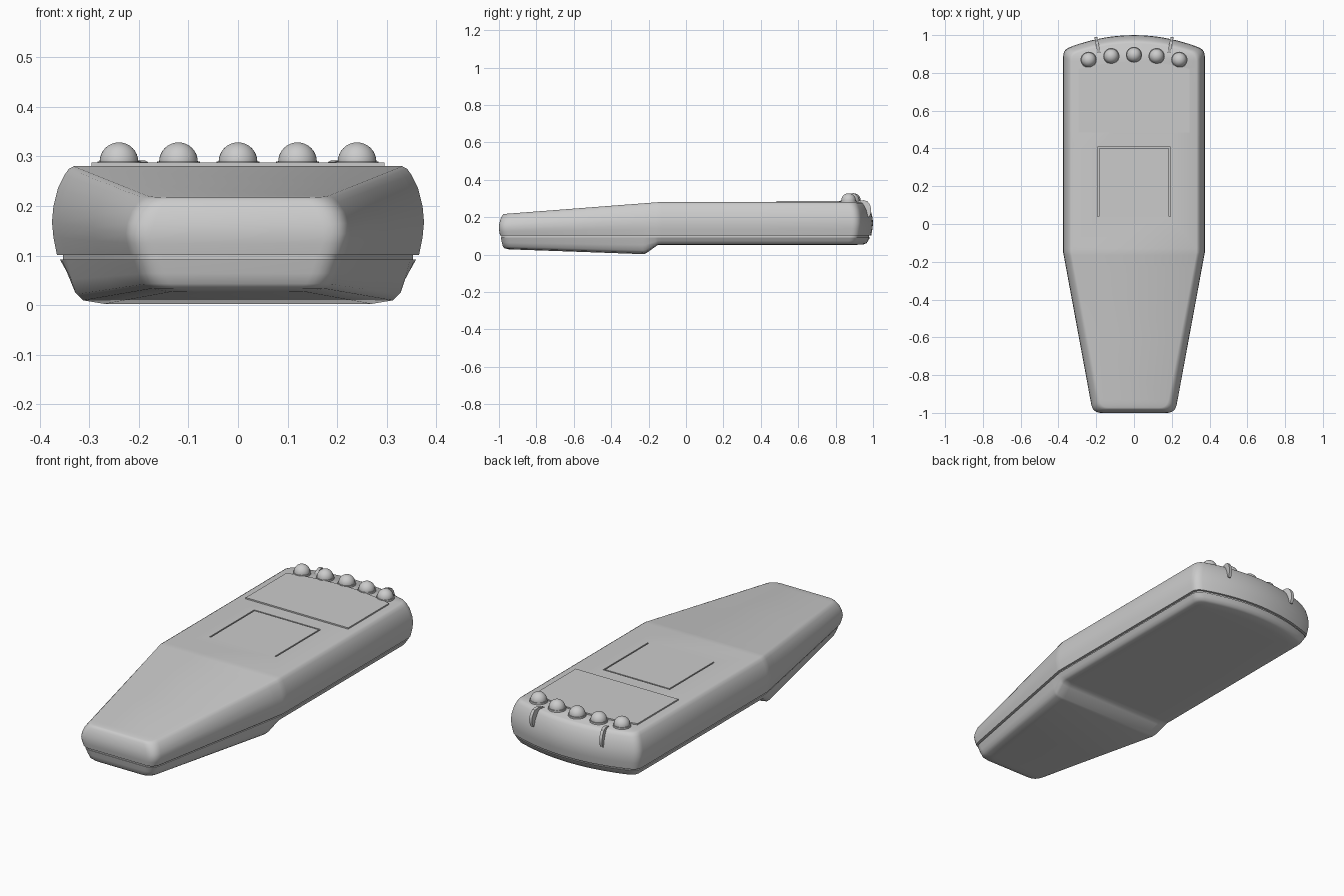
import bpy, bmesh, math
from mathutils import Vector

if "Cube" in bpy.data.objects:
    bpy.data.objects.remove(bpy.data.objects["Cube"])

WAIST = -0.15


def finish(name, bm, angle=40):
    bmesh.ops.recalc_face_normals(bm, faces=bm.faces)
    me = bpy.data.meshes.new(name)
    bm.to_mesh(me)
    bm.free()
    ob = bpy.data.objects.new(name, me)
    bpy.context.collection.objects.link(ob)
    smooth(ob, angle)
    return ob


def smooth(ob, angle=40):
    bpy.ops.object.select_all(action='DESELECT')
    ob.select_set(True)
    bpy.context.view_layer.objects.active = ob
    bpy.ops.object.shade_smooth_by_angle(angle=math.radians(angle))


def round_corner(a, corner, b, n=6):
    a, corner, b = Vector(a), Vector(corner), Vector(b)
    return [a * (1 - t) ** 2 + corner * 2 * t * (1 - t) + b * t * t
            for t in (i / n for i in range(n + 1))]


def half_outline(d):
    """Right half of the plan outline, inset by d, from front to back."""
    front = Vector((0.218 - d, -1 + 0.6 * d))
    waist = Vector((0.375 - d, WAIST))
    along = (waist - front).normalized()
    back_y = lambda x: 1 - 0.55 * x * x - d
    pts = round_corner(front - Vector((0.045, 0)), front, front + along * 0.045)
    for y in (-0.6, -0.23, -0.215, -0.165, WAIST, -0.13, 0.4):
        s = min(1, (y - front.y) / (WAIST - front.y))
        pts.append(Vector((front.x + (waist.x - front.x) * s, y)))
    w = waist.x
    pts += round_corner((w, back_y(w) - 0.035), (w, back_y(w)), (w - 0.035, back_y(w - 0.035)))
    for k in range(1, 8):
        x = (w - 0.035) * (1 - k / 7)
        pts.append(Vector((x, back_y(x))))
    return pts


def shell(name, seam, end_z, profile):
    """Loft inset outlines from the seam height towards end_z(y)."""
    bm = bmesh.new()
    rings = []
    for t, d in profile:
        half = half_outline(d)
        pts = half + [Vector((-p.x, p.y)) for p in half[-2::-1]]
        rings.append([bm.verts.new((p.x, p.y, seam + (end_z(p.y) - seam) * t)) for p in pts])
    n = len(rings[0])
    for a, b in zip(rings, rings[1:]):
        for i in range(n):
            j = (i + 1) % n
            bm.faces.new((a[i], a[j], b[j], b[i]))
    for r in (rings[0], rings[-1]):
        for i in range(n // 2):
            quad = [r[i], r[i + 1], r[n - 2 - i], r[n - 1 - i]]
            bm.faces.new(list(dict.fromkeys(quad)))
    return finish(name, bm)


def prism(name, pts, vec, angle=30):
    bm = bmesh.new()
    face = bm.faces.new([bm.verts.new(p) for p in pts])
    ext = bmesh.ops.extrude_face_region(bm, geom=[face])
    vs = [v for v in ext['geom'] if isinstance(v, bmesh.types.BMVert)]
    bmesh.ops.translate(bm, verts=vs, vec=vec)
    return finish(name, bm, angle)


def top_z(y):
    return 0.28 if y > WAIST else 0.28 - 0.065 * (WAIST - y) / 0.85


def bottom_z(y):
    if y > WAIST:
        return 0.052
    if y > -0.22:
        return 0.052 - 0.05 * (WAIST - y) / 0.07
    return 0.002 + 0.028 * (-0.22 - y) / 0.78


# Two casing halves and the recessed core seen in the seam
upper = shell("upper_case", 0.101, top_z,
              [(0, .010), (.2, .003), (.37, 0), (.55, .003), (.75, .012),
               (.9, .025), (.97, .034), (1, .044)])
shell("lower_case", 0.092, bottom_z,
      [(0, .016), (.45, .026), (.78, .035), (.92, .048), (1, .09)])
shell("seam_core", 0.085, lambda y: 0.108, [(0, .022), (1, .022)])

# U-shaped groove cut in the top
o, i, y0, y1, w = 0.192, 0.185, 0.04, 0.408, 0.007
groove = prism("groove_cutter",
               [(x, y, 0.27) for x, y in ((-o, y0), (-i, y0), (-i, y1 - w), (i, y1 - w),
                                          (i, y0), (o, y0), (o, y1), (-o, y1))],
               (0, 0, 0.05))
mod = upper.modifiers.new("groove", 'BOOLEAN')
mod.operation = 'DIFFERENCE'
mod.solver = 'EXACT'
mod.object = groove
bpy.context.view_layer.objects.active = upper
bpy.ops.object.modifier_apply(modifier=mod.name)
bpy.data.objects.remove(groove)
smooth(upper)

# Raised label plate with arched rear edge
arc = [(0.295 * (1 - k / 6), 0.86 - 0.04 * (1 - k / 6) ** 2) for k in range(13)]
prism("face_plate", [(x, y, 0.275) for x, y in [(-0.295, 0.485), (0.295, 0.485)] + arc],
      (0, 0, 0.012))

# Row of indicator lamps, each with a low rim
for k in range(-2, 3):
    x = 0.12 * k
    y = 0.895 - 0.45 * x * x
    bpy.ops.mesh.primitive_uv_sphere_add(segments=32, ring_count=16, radius=0.039,
                                         location=(x, y, 0.289))
    lamp = bpy.context.object
    lamp.name = f"lamp_{k + 3}"
    smooth(lamp)
    bpy.ops.mesh.primitive_cylinder_add(vertices=32, radius=0.043, depth=0.03,
                                        location=(x, y, 0.274))
    rim = bpy.context.object
    rim.name = f"lamp_rim_{k + 3}"
    smooth(rim)

# Curved ribs wrapping over the rear edge
rib = [(0.905, 0.280), (0.925, 0.288), (0.95, 0.291), (0.970, 0.285), (0.983, 0.268),
       (0.990, 0.245), (0.989, 0.222), (0.980, 0.200), (0.95, 0.20), (0.905, 0.26)]
for side, name in ((1, "right_rib"), (-1, "left_rib")):
    pts = [(side * (0.177 + (y - 0.905) * 0.2), y, z) for y, z in rib]
    prism(name, pts, (side * 0.016, 0, 0))
